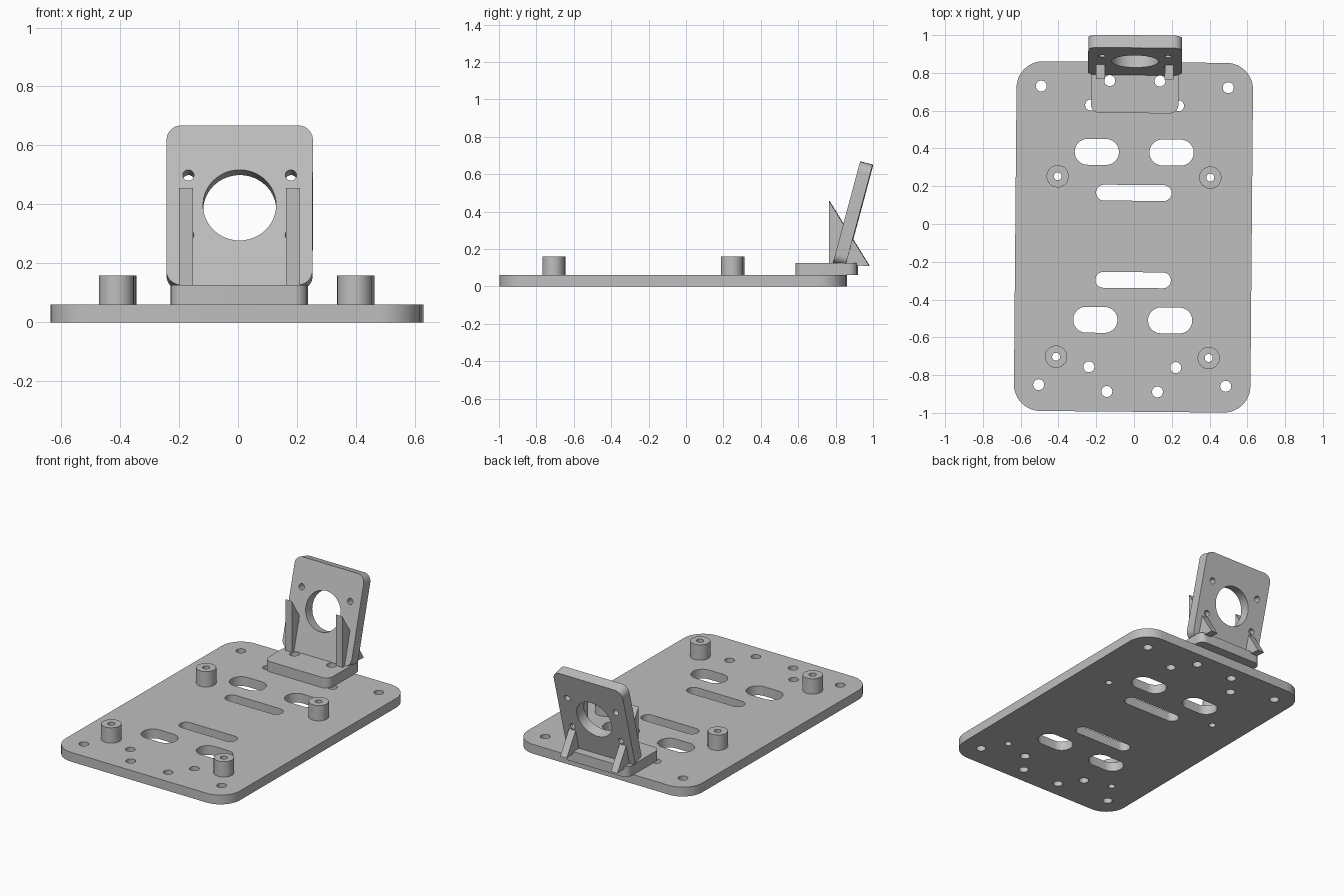
import bpy, bmesh, math
from mathutils import Matrix, Vector

cube = bpy.data.objects.get("Cube")
if cube:
    bpy.data.objects.remove(cube, do_unlink=True)

grey = bpy.data.materials.new("plain_grey")
grey.use_nodes = True
COLOUR = (0.52, 0.52, 0.52, 1)
grey.diffuse_color = COLOUR
grey.node_tree.nodes["Principled BSDF"].inputs["Base Color"].default_value = COLOUR

# The whole assembly is turned very slightly about the vertical axis
PIVOT = Vector((0, 0.25, 0))
TURN = Matrix.Translation(PIVOT) @ Matrix.Rotation(math.radians(-0.5), 4, "Z") @ Matrix.Translation(-PIVOT)


def rounded(x, y, w, h, r, steps=12):
    """Outline of a rounded rectangle; a full radius gives a slot."""
    pts = []
    for k, (sx, sy) in enumerate(((1, 1), (-1, 1), (-1, -1), (1, -1))):
        cx, cy = x + sx * (w / 2 - r), y + sy * (h / 2 - r)
        for i in range(steps + 1):
            a = math.pi / 2 * (k + i / steps)
            p = (cx + r * math.cos(a), cy + r * math.sin(a))
            if not pts or math.dist(p, pts[-1]) > 1e-5:
                pts.append(p)
    if math.dist(pts[0], pts[-1]) < 1e-5:
        pts.pop()
    return pts


def circle(x, y, r):
    return rounded(x, y, 2 * r, 2 * r, r, 8)


def both(x, y):
    return [(-x, y), (x, y)]


def finish(name, bm, place):
    bmesh.ops.remove_doubles(bm, verts=bm.verts, dist=1e-5)
    bmesh.ops.recalc_face_normals(bm, faces=bm.faces)
    bm.transform(TURN @ place)
    mesh = bpy.data.meshes.new(name)
    bm.to_mesh(mesh)
    bm.free()
    mesh.materials.append(grey)
    obj = bpy.data.objects.new(name, mesh)
    bpy.context.collection.objects.link(obj)
    bpy.ops.object.select_all(action="DESELECT")
    obj.select_set(True)
    bpy.context.view_layer.objects.active = obj
    bpy.ops.object.shade_smooth_by_angle(angle=math.radians(30))


def slab(name, loops, thickness, place):
    """Flat plate from an outer outline plus hole outlines, rising from local z = 0."""
    curve = bpy.data.curves.new(name, "CURVE")
    curve.dimensions = "2D"
    curve.fill_mode = "BOTH"
    curve.extrude = thickness / 2
    for pts in loops:
        s = curve.splines.new("POLY")
        s.points.add(len(pts) - 1)
        for point, (x, y) in zip(s.points, pts):
            point.co = (x, y, 0, 1)
        s.use_cyclic_u = True
    helper = bpy.data.objects.new(name + "_outline", curve)
    bpy.context.collection.objects.link(helper)
    bpy.context.view_layer.update()
    mesh = bpy.data.meshes.new_from_object(
        helper.evaluated_get(bpy.context.evaluated_depsgraph_get()))
    bm = bmesh.new()
    bm.from_mesh(mesh)
    bpy.data.objects.remove(helper, do_unlink=True)
    bpy.data.curves.remove(curve)
    bpy.data.meshes.remove(mesh)
    finish(name, bm, place @ Matrix.Translation((0, 0, thickness / 2)))


BASE_T, PAD_TOP, BOLT_R, PIN_R = 0.06, 0.126, 0.029, 0.021
posts = both(0.404, 0.249) + both(0.404, -0.706)
pad_bolts = both(0.133, 0.758)
bolts = pad_bolts + both(0.495, 0.726) + both(0.233, 0.628) \
    + both(0.495, -0.855) + both(0.23, -0.758) + both(0.134, -0.888)

# Base plate with bolt holes and slots
loops = [rounded(0, -0.0685, 1.252, 1.851, 0.14)]
loops += [circle(x, y, BOLT_R) for x, y in bolts]
loops += [circle(x, y, PIN_R) for x, y in posts]
loops += [rounded(x, y, 0.234, 0.137, 0.068) for x, y in both(0.198, 0.38) + both(0.198, -0.509)]
loops += [rounded(0, y, 0.4, 0.084, 0.0419) for y in (0.165, -0.297)]
slab("base_plate", loops, BASE_T, Matrix.Identity(4))

# Hollow standoffs
for i, (x, y) in enumerate(posts):
    slab(f"standoff_{i + 1}", [circle(x, y, 0.059), circle(x, y, PIN_R)], 0.099,
         Matrix.Translation((0, 0, BASE_T)))

# Bracket foot
slab("bracket_foot", [rounded(0, 0.752, 0.463, 0.33, 0.045)] + [circle(x, y, BOLT_R) for x, y in pad_bolts],
     PAD_TOP - BASE_T, Matrix.Translation((0, 0, BASE_T)))

# Leaning bracket panel with the large bore and four screw holes
PANEL_T, PANEL_H, LEAN = 0.069, 0.56, math.radians(15)
mid = PANEL_H / 2
loops = [rounded(0, mid, 0.496, PANEL_H, 0.05), rounded(0, mid, 0.248, 0.248, 0.124, 16)]
loops += [circle(x, y, 0.019) for x, y in both(0.174, mid + 0.105) + both(0.174, mid - 0.105)]
slab("bracket_panel", loops, PANEL_T,
     Matrix.Translation((0, 0.788, 0.127)) @ Matrix.Rotation(math.pi / 2 - LEAN, 4, "X")
     @ Matrix.Translation((0, 0, -PANEL_T)))

# Triangular gussets passing through the panel
for name, x in (("right_gusset", -0.205), ("left_gusset", 0.158)):
    bm = bmesh.new()
    profile = [(0.767, 0.456), (0.767, 0.122), (0.982, 0.108)]
    face = bm.faces.new([bm.verts.new((x, y, z)) for y, z in profile])
    side = bmesh.ops.extrude_face_region(bm, geom=[face])["geom"]
    bmesh.ops.translate(bm, vec=(0.047, 0, 0), verts=[v for v in side if isinstance(v, bmesh.types.BMVert)])
    finish(name, bm, Matrix.Identity(4))
